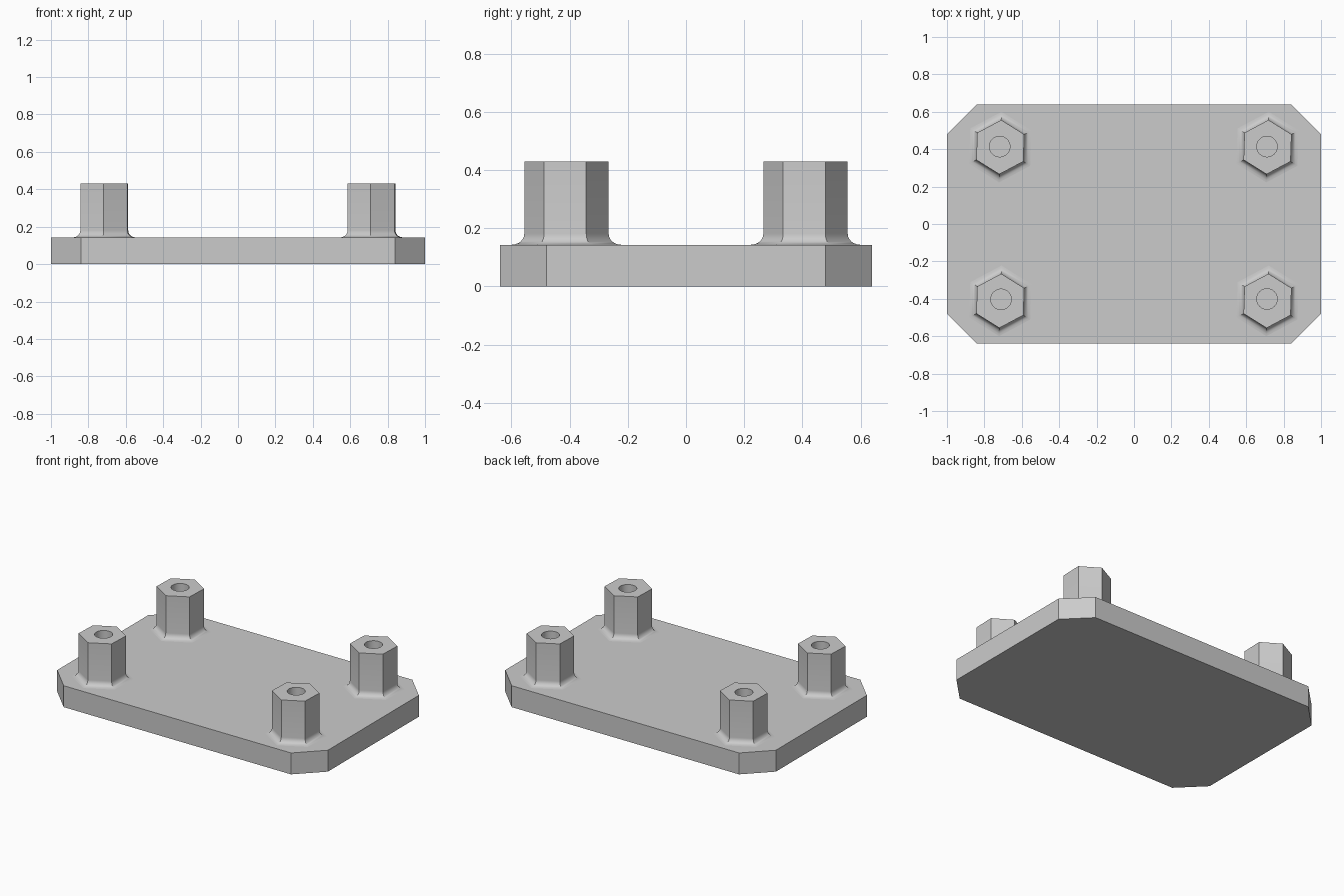
import bpy, bmesh
from math import cos, sin, pi, radians
from mathutils import Vector

cube = bpy.data.objects.get("Cube")
if cube:
    bpy.data.objects.remove(cube, do_unlink=True)

grey = bpy.data.materials.new("plain_grey")
grey.use_nodes = True
colour = (0.6, 0.6, 0.6, 1)
grey.diffuse_color = colour
grey.node_tree.nodes["Principled BSDF"].inputs["Base Color"].default_value = colour

PLATE_TOP, POST_TOP = 0.143, 0.43
HALF_X, HALF_Y, CHAMFER = 1.0, 0.64, 0.16
POST_R, FILLET, HOLE_R = 0.145, 0.038, 0.055
TWIST = radians(-2)


def ring(bm, x, y, z, radius, sides, start=0.0):
    angles = [start + 2 * pi * i / sides for i in range(sides)]
    return [bm.verts.new((x + radius * cos(a), y + radius * sin(a), z)) for a in angles]


def skin(bm, lower, upper, smooth=False):
    n = len(lower)
    for i in range(n):
        j = (i + 1) % n
        face = bm.faces.new((lower[i], lower[j], upper[j], upper[i]))
        face.smooth = smooth


def finish(bm, name):
    mesh = bpy.data.meshes.new(name)
    bm.to_mesh(mesh)
    bm.free()
    mesh.materials.append(grey)
    obj = bpy.data.objects.new(name, mesh)
    bpy.context.collection.objects.link(obj)
    return obj


def select_only(obj):
    bpy.ops.object.select_all(action='DESELECT')
    obj.select_set(True)
    bpy.context.view_layer.objects.active = obj


# Base plate with clipped corners
bm = bmesh.new()
outline = []
for sx, sy in ((1, 1), (-1, 1), (-1, -1), (1, -1)):
    pair = [(sx * HALF_X, sy * (HALF_Y - CHAMFER)), (sx * (HALF_X - CHAMFER), sy * HALF_Y)]
    outline += pair if sx * sy > 0 else pair[::-1]
bottom = [bm.verts.new((x, y, 0)) for x, y in outline]
top = [bm.verts.new((x, y, PLATE_TOP)) for x, y in outline]
skin(bm, bottom, top)
bm.faces.new(top)
bm.faces.new(bottom[::-1])
finish(bm, "base_plate")


def post(name, x, y, hole_x, hole_y):
    bm = bmesh.new()
    # Flared foot, then the straight hexagonal shaft
    rings = []
    steps = 6
    for i in range(steps + 1):
        a = pi / 2 * i / steps
        flare = FILLET * (1 - sin(a)) / cos(pi / 6)
        z = PLATE_TOP + FILLET * (1 - cos(a))
        rings.append(ring(bm, x, y, z, POST_R + flare, 6, pi / 6 + TWIST))
    for lower, upper in zip(rings, rings[1:]):
        skin(bm, lower, upper, True)
    rim = ring(bm, x, y, POST_TOP, POST_R, 6, pi / 6 + TWIST)
    skin(bm, rings[-1], rim)
    # Screw hole
    mouth = ring(bm, hole_x, hole_y, POST_TOP, HOLE_R, 32)
    floor = ring(bm, hole_x, hole_y, PLATE_TOP + 0.002, HOLE_R, 32)
    skin(bm, mouth, floor, True)
    bm.faces.new(floor)
    # Top face around the hole
    edges = [bm.edges.get((loop[i - 1], loop[i])) for loop in (rim, mouth) for i in range(len(loop))]
    bmesh.ops.triangle_fill(bm, edges=edges, use_beauty=True, normal=Vector((0, 0, 1)))
    obj = finish(bm, name)
    select_only(obj)
    bpy.ops.object.shade_smooth_by_angle(angle=radians(25))


post("back_left_post", 0.714, 0.411, 0.711, 0.414)
post("back_right_post", -0.715, 0.411, -0.718, 0.414)
post("front_left_post", 0.714, -0.411, 0.711, -0.401)
post("front_right_post", -0.715, -0.411, -0.711, -0.403)
